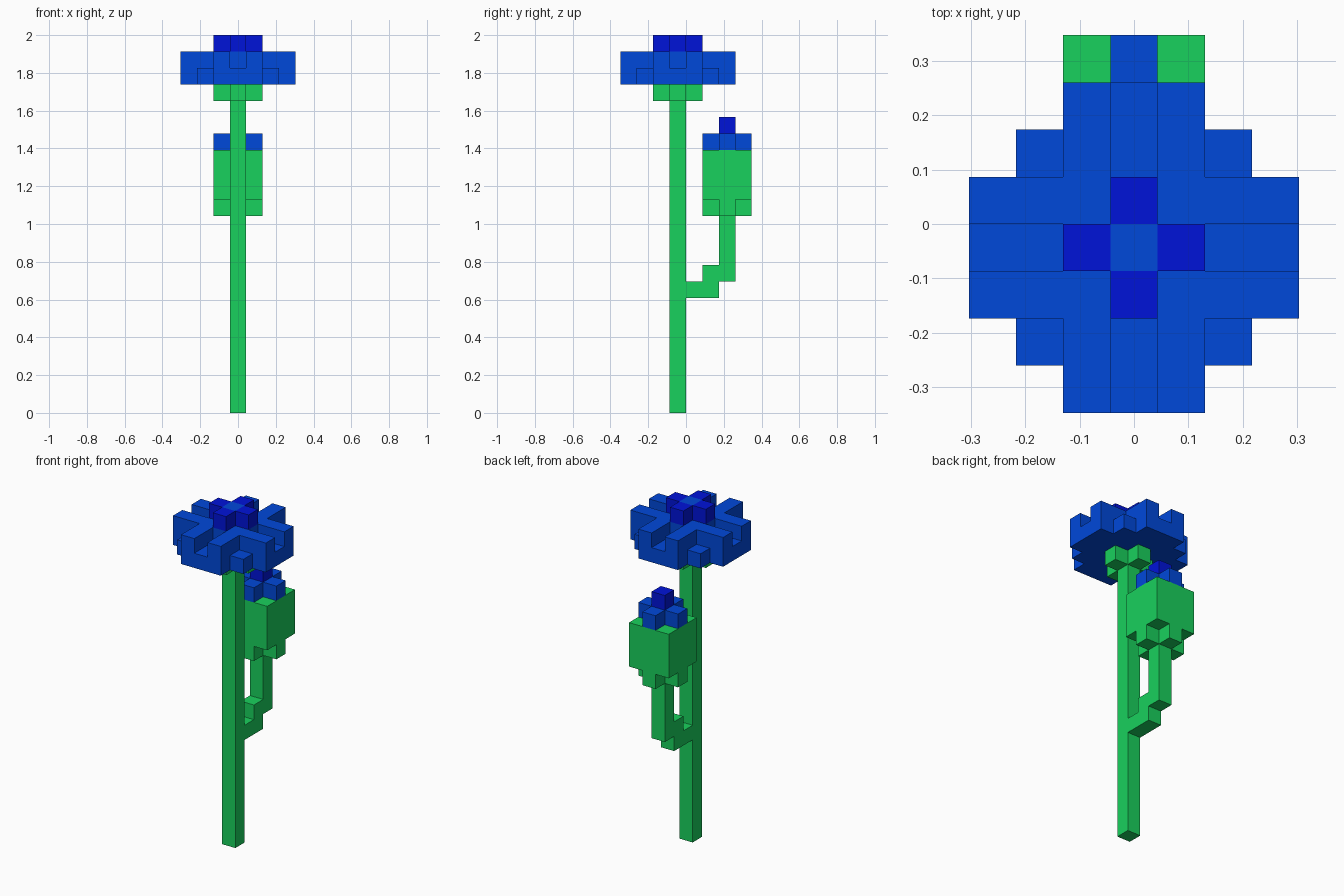
import bpy
import bmesh
from mathutils import Matrix, Vector

cube = bpy.data.objects.get("Cube")
if cube:
    bpy.data.objects.remove(cube, do_unlink=True)

U = 2.0 / 23.0          # size of one block
STEM, BUD = 3, 6        # depth rows of the main stem and the bud


def material(name, rgb):
    mat = bpy.data.materials.new(name)
    mat.use_nodes = True
    mat.diffuse_color = (*rgb, 1)
    node = next(n for n in mat.node_tree.nodes if n.type == 'BSDF_PRINCIPLED')
    node.inputs["Base Color"].default_value = (*rgb, 1)
    return mat


GREEN = material("leaf green", (0.0095, 0.638, 0.109))
BLUE = material("petal blue", (0.0, 0.065, 0.701))
DARK = material("deep blue", (0.0, 0.0065, 0.694))


def blocks(name, mat, boxes):
    """Each box is (x0, x1, y0, y1, z0, z1) in whole blocks, ends included."""
    bm = bmesh.new()
    for x0, x1, y0, y1, z0, z1 in boxes:
        size = Vector((x1 - x0 + 1, y1 - y0 + 1, z1 - z0 + 1)) * U
        mid = Vector(((x0 + x1) / 2, (y0 + y1 + 1) / 2 - 4, (z0 + z1 + 1) / 2)) * U
        bmesh.ops.create_cube(bm, size=1.0,
                              matrix=Matrix.Translation(mid) @ Matrix.Diagonal((*size, 1)))
    mesh = bpy.data.meshes.new(name)
    bm.to_mesh(mesh)
    bm.free()
    mesh.materials.append(mat)
    obj = bpy.data.objects.new(name, mesh)
    bpy.context.collection.objects.link(obj)


def arms(y, z):
    """Four single blocks around a centre."""
    return [(dx, dx, y + dy, y + dy, z, z)
            for dx, dy in ((1, 0), (-1, 0), (0, 1), (0, -1))]


def plus(y, z):
    return arms(y, z) + [(0, 0, y, y, z, z)]


# Main stem and the cross of sepals under the bloom
blocks("stem", GREEN, [(0, 0, STEM, STEM, 0, 18)])
blocks("flower_sepals", GREEN, plus(STEM, 19))

# Bloom: stepped round base layer
half_widths = (1, 2, 3, 3, 3, 2, 1)
blocks("flower_base", BLUE,
       [(-w, w, y, y, 20, 20) for y, w in enumerate(half_widths)])

# Raised L-shaped petals, one per quarter, with grooves between them
petals = []
for sx in (-1, 1):
    for sy in (-1, 1):
        xs = sorted((sx, 3 * sx))
        ys = sorted((STEM + 2 * sy, STEM + 3 * sy))
        petals.append((*xs, STEM + sy, STEM + sy, 21, 21))
        petals.append((sx, sx, *ys, 21, 21))
blocks("flower_petals", BLUE, petals)

# Centre of the bloom
blocks("flower_heart", BLUE, plus(STEM, 21) + [(0, 0, STEM, STEM, 22, 22)])
blocks("flower_stamens", DARK, arms(STEM, 22))

# Side branch stepping back and up to the bud
blocks("branch", GREEN, [(0, 0, 4, 5, 7, 7), (0, 0, 5, 5, 8, 8),
                         (0, 0, BUD, BUD, 8, 11)])

# Closed bud with small petals and a tip
blocks("bud_sepals", GREEN, plus(BUD, 12))
blocks("bud_body", GREEN, [(-1, 1, BUD - 1, BUD + 1, 13, 15)])
blocks("bud_petals", BLUE, arms(BUD, 16))
blocks("bud_tip", DARK, [(0, 0, BUD, BUD, 16, 17)])
